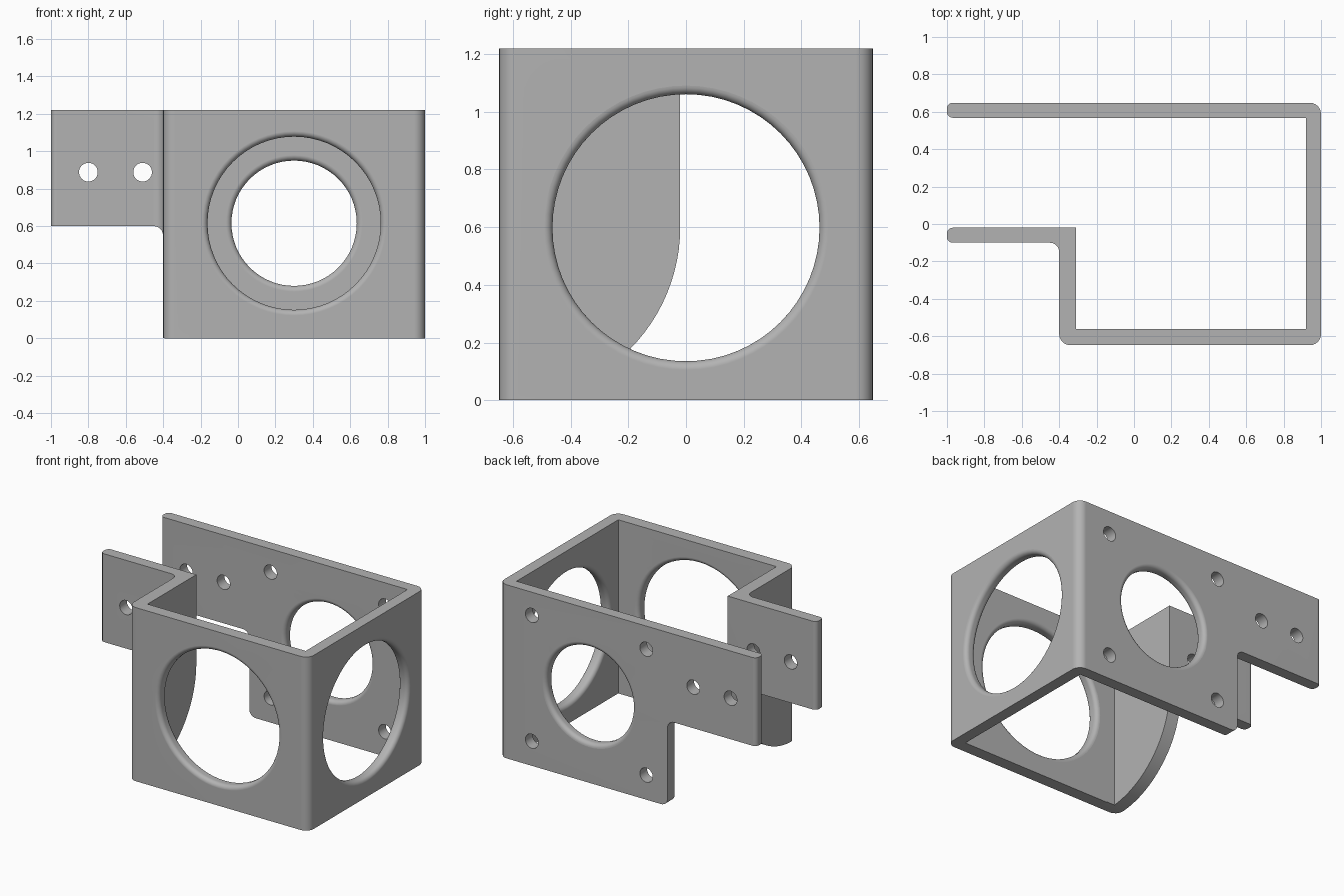
import bpy, bmesh, math
from mathutils import Matrix, Vector

default = bpy.data.objects.get("Cube")
if default:
    bpy.data.objects.remove(default, do_unlink=True)

HEIGHT = 1.22
MID = 0.615      # height of the big bores
BORE_X = 0.3     # bore position along the front and back plates


def rounded(points, steps=6):
    """Replace each (u, v, radius) corner by an arc."""
    out = []
    for i, (u, v, r) in enumerate(points):
        p = Vector((u, v))
        if r == 0:
            out.append(p)
            continue
        a = (Vector(points[i - 1][:2]) - p).normalized()
        b = (Vector(points[(i + 1) % len(points)][:2]) - p).normalized()
        centre = p + (a + b) * r
        for k in range(steps + 1):
            t = k / steps * math.pi / 2
            out.append(centre - b * r * math.cos(t) - a * r * math.sin(t))
    return out


def make_object(name, bm):
    bmesh.ops.recalc_face_normals(bm, faces=bm.faces)
    mesh = bpy.data.meshes.new(name)
    bm.to_mesh(mesh)
    bm.free()
    obj = bpy.data.objects.new(name, mesh)
    bpy.context.collection.objects.link(obj)
    return obj


def prism(name, outline, axis, low, high):
    """Extrude a 2D outline along one axis."""
    def place(p, d):
        c = list(p)
        c.insert("xyz".index(axis), d)
        return c
    bm = bmesh.new()
    face = bm.faces.new([bm.verts.new(place(p, low)) for p in outline])
    grown = bmesh.ops.extrude_face_region(bm, geom=[face])["geom"]
    shift = Vector(place((0, 0), high - low))
    bmesh.ops.translate(bm, vec=shift, verts=[g for g in grown if isinstance(g, bmesh.types.BMVert)])
    return make_object(name, bm)


def bore(name, centre, axis, radius, thickness, lip=0.0, sides=64):
    """Lathe a hole cutter whose ends flare to round the hole's rims."""
    half, over = thickness / 2, 0.03
    side = [(radius + lip, half + over)]
    if lip:
        for k in range(7):
            t = k / 6 * math.pi / 2
            side.append((radius + lip - lip * math.sin(t), half - lip + lip * math.cos(t)))
    profile = side + [(r, -d) for r, d in reversed(side)]
    turn = Matrix.Rotation(math.pi / 2, 4, "X" if axis == "y" else "Y")
    move = Matrix.Translation(centre) @ turn
    bm = bmesh.new()
    rings = []
    for r, d in profile:
        ring = []
        for k in range(sides):
            t = 2 * math.pi * k / sides
            ring.append(bm.verts.new(move @ Vector((r * math.cos(t), r * math.sin(t), d))))
        rings.append(ring)
    for lower, upper in zip(rings, rings[1:]):
        for k in range(sides):
            n = (k + 1) % sides
            bm.faces.new((lower[k], lower[n], upper[n], upper[k]))
    bm.faces.new(rings[0])
    bm.faces.new(rings[-1])
    return make_object(name, bm)


# Bent sheet seen from above
sheet = [(-1, .648, .03), (1, .648, .06), (1, -.648, .06), (-.4, -.648, .06),
         (-.4, -.1, .05), (-1, -.1, .03), (-1, -.02, .03), (-.31, -.02, 0),
         (-.31, -.562, 0), (.92, -.562, 0), (.92, .568, 0), (-1, .568, .03)]
bracket = prism("bent_bracket", rounded(sheet), "z", 0, HEIGHT)

cutters = []

# Notch under the back tab, with a rounded inner corner and a rounded foot
notch = rounded([(-1.2, -.1, 0), (-1.2, .6, 0), (-.31, .6, .05), (-.31, -.1, 0)])
cutters.append(prism("back_notch_cutter", notch, "y", .4, .8))
foot = rounded([(-.31, 0, .05), (-.31, .05, 0), (-.26, 0, 0)])[:7]
foot = [Vector((-.31 + .05 * (1 - math.cos(k * math.pi / 12)), .05 * (1 - math.sin(k * math.pi / 12))))
        for k in range(7)] + [Vector((-.26, -.05)), Vector((-.36, -.05)), Vector((-.36, .05))]
cutters.append(prism("back_foot_cutter", foot, "y", .4, .8))

# Notch under the front tab
notch = rounded([(-1.2, -.1, 0), (-1.2, .6, 0), (-.401, .6, .05), (-.401, -.1, 0)])
cutters.append(prism("front_notch_cutter", notch, "y", -.3, .2))

# Quarter-round rear edge of the short side plate
arc = [Vector((-.62 + .6 * math.cos(k * math.pi / 48), .6 - .6 * math.sin(k * math.pi / 48)))
       for k in range(25)]
arc += [Vector((-.62, -.1)), Vector((.1, -.1)), Vector((.1, .6))]
cutters.append(prism("side_curve_cutter", arc, "x", -.45, -.25))

# Large bores with rounded rims
cutters.append(bore("front_bore_cutter", (BORE_X, -.605, MID), "y", .463, .086, .03))
cutters.append(bore("back_bore_cutter", (BORE_X, .608, MID), "y", .335, .08, .03))
cutters.append(bore("side_bore_cutter", (.96, 0, .598), "x", .463, .08, .03))

# Screw holes around the back bore, and through both tabs
for dx in (-.445, .445):
    for dz in (-.442, .442):
        cutters.append(bore("screw_hole_cutter", (BORE_X + dx, .608, MID + dz), "y", .05, .08, sides=32))
for x in (-.8, -.51):
    for y in (.608, -.06):
        cutters.append(bore("tab_hole_cutter", (x, y, .888), "y", .05, .08, sides=32))

bpy.ops.object.select_all(action="DESELECT")
bpy.context.view_layer.objects.active = bracket
bracket.select_set(True)
for cutter in cutters:
    cutter.hide_render = True
    mod = bracket.modifiers.new("cut", "BOOLEAN")
    mod.operation = "DIFFERENCE"
    mod.solver = "EXACT"
    mod.object = cutter
    bpy.ops.object.modifier_apply(modifier=mod.name)
    bpy.data.objects.remove(cutter, do_unlink=True)

# Plain grey metal
metal = bpy.data.materials.new("grey_metal")
metal.use_nodes = True
colour = (.45, .45, .45, 1)
metal.diffuse_color = colour
metal.node_tree.nodes["Principled BSDF"].inputs["Base Color"].default_value = colour
bracket.data.materials.clear()
bracket.data.materials.append(metal)

# Smooth rounds, flat plates
bpy.ops.object.shade_smooth_by_angle(angle=math.radians(30))
weighted = bracket.modifiers.new("flat_plates", "WEIGHTED_NORMAL")
weighted.keep_sharp = True
